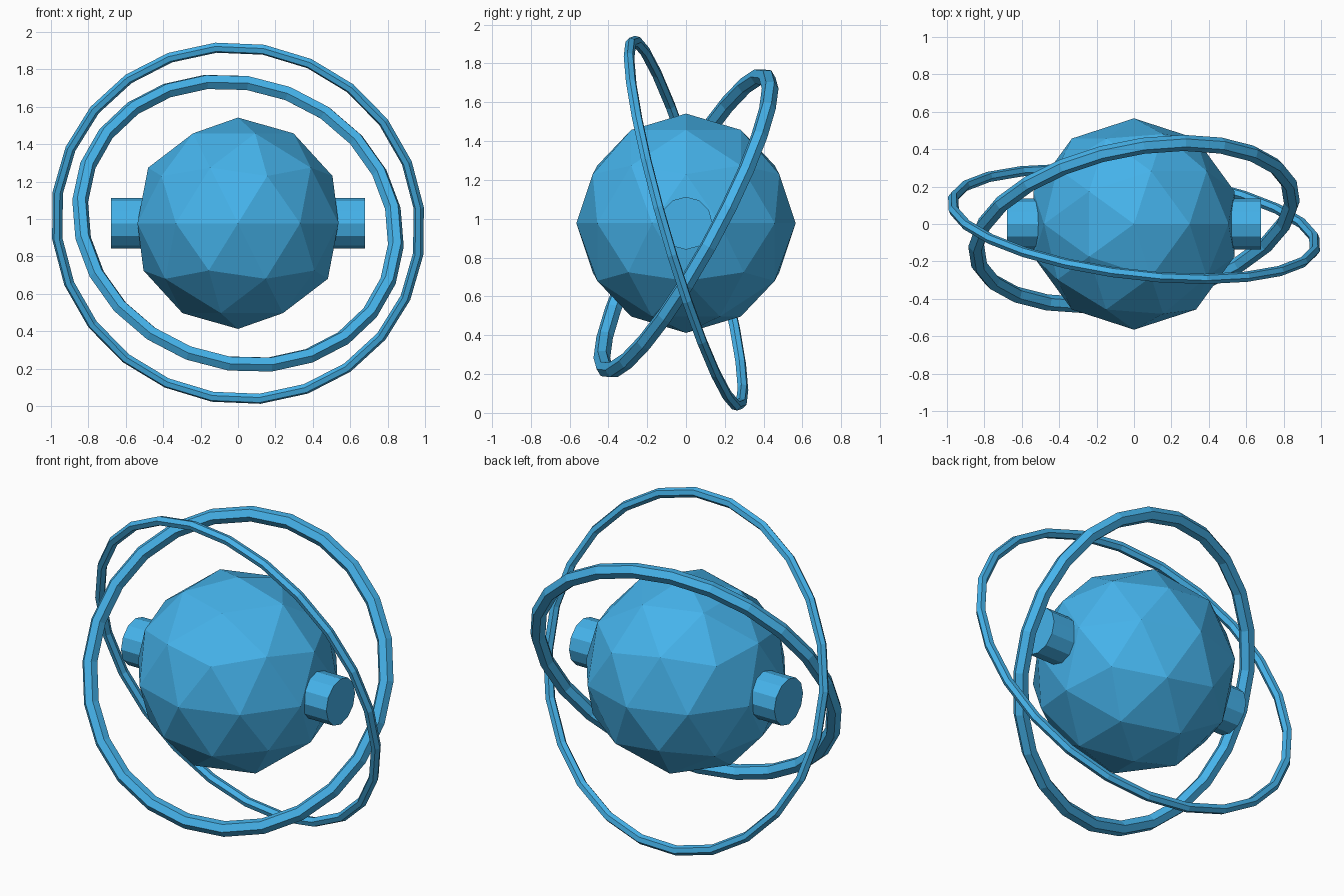
import bpy
from math import radians
from mathutils import Matrix

if "Cube" in bpy.data.objects:
    bpy.data.objects.remove(bpy.data.objects["Cube"])

CENTER = (0, 0, 0.977)

blue = bpy.data.materials.new("blue")
blue.diffuse_color = (0.06, 0.45, 0.83, 1)
blue.use_nodes = True
blue.node_tree.nodes["Principled BSDF"].inputs["Base Color"].default_value = blue.diffuse_color


def finish(name):
    obj = bpy.context.object
    obj.name = name
    obj.data.materials.append(blue)
    return obj


def ring(name, major, minor, tilt, turn, spin):
    """Low-poly ring, spun about its own axis, tilted about x, turned about z."""
    bpy.ops.mesh.primitive_torus_add(major_radius=major, minor_radius=minor,
                                     major_segments=24, minor_segments=6)
    obj = finish(name)
    obj.data.transform(Matrix.Rotation(radians(spin), 4, 'Z'))
    obj.rotation_euler = (radians(tilt), 0, radians(turn))
    obj.location = CENTER
    # flat facets
    obj.data.polygons.foreach_set("use_smooth", [False] * len(obj.data.polygons))


# Faceted core
bpy.ops.mesh.primitive_ico_sphere_add(subdivisions=2, radius=0.565, location=CENTER)
finish("core")

# Axle passing through the core
bpy.ops.mesh.primitive_cylinder_add(vertices=12, radius=0.136, depth=1.36,
                                    location=CENTER, rotation=(0, radians(90), 0))
finish("axle")

# Two tilted orbit rings
ring("inner_ring", 0.86, 0.043, 62, 12, 6)
ring("outer_ring", 0.98, 0.028, 106, -7, 5)
